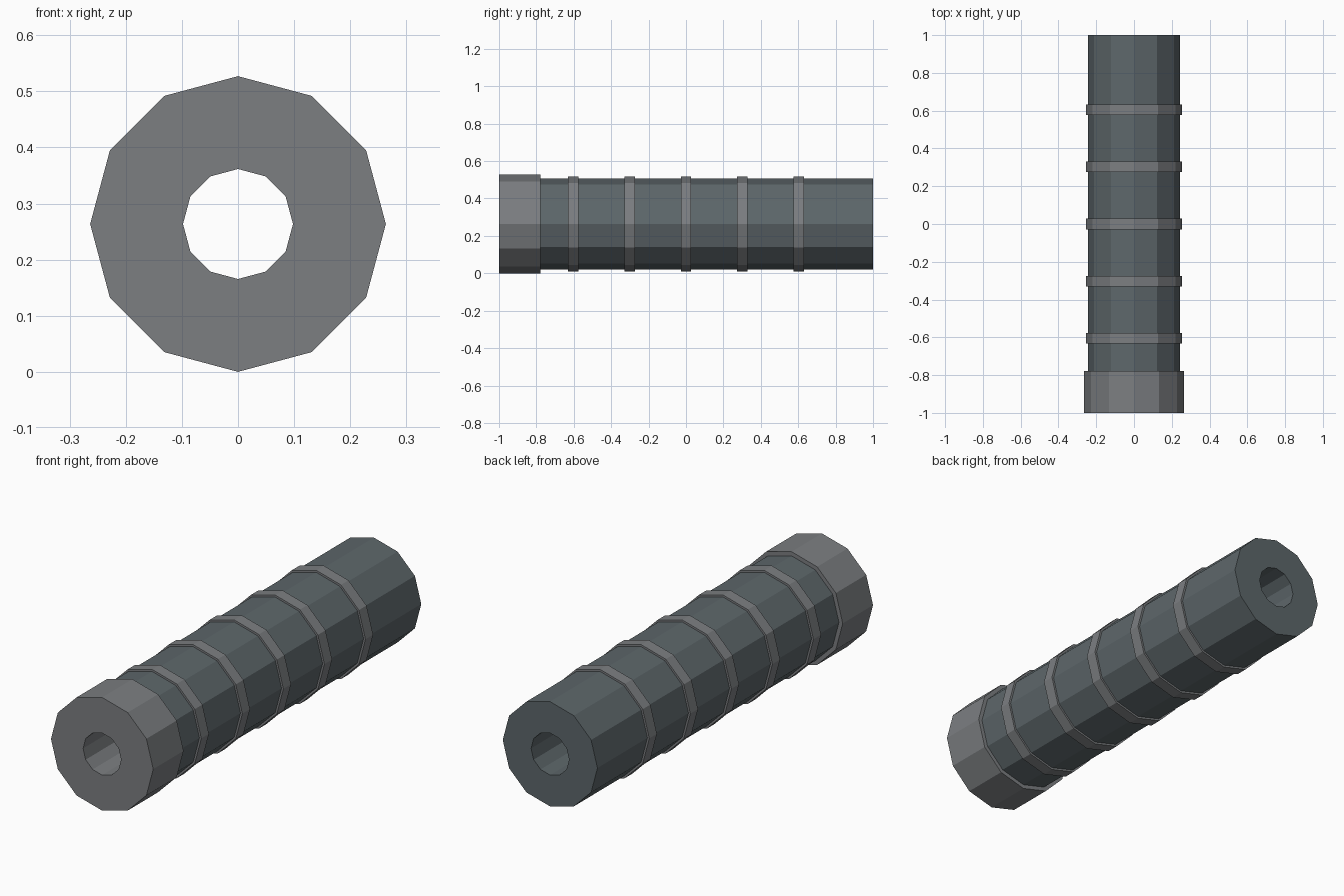
import bpy, bmesh, math

if "Cube" in bpy.data.objects:
    bpy.data.objects.remove(bpy.data.objects["Cube"])

SIDES = 12
AXIS_Z = 0.2635
BORE = 0.098


def material(name, rgb):
    m = bpy.data.materials.new(name)
    m.diffuse_color = (*rgb, 1)
    m.use_nodes = True
    m.node_tree.nodes["Principled BSDF"].inputs["Base Color"].default_value = m.diffuse_color
    return m


dark = material("dark_grey", (0.11, 0.135, 0.145))
mid = material("mid_grey", (0.20, 0.21, 0.22))


def tube(name, y0, y1, outer, inner, mat):
    """Closed twelve-sided tube running along y."""
    bm = bmesh.new()
    section = [(outer, y0), (outer, y1), (inner, y1), (inner, y0)]
    loops = []
    for r, y in section:
        loops.append([bm.verts.new((r * math.cos(i * math.tau / SIDES), y,
                                    AXIS_Z + r * math.sin(i * math.tau / SIDES)))
                      for i in range(SIDES)])
    for k in range(4):
        a, b = loops[k], loops[(k + 1) % 4]
        for i in range(SIDES):
            j = (i + 1) % SIDES
            bm.faces.new((a[i], a[j], b[j], b[i]))
    bmesh.ops.recalc_face_normals(bm, faces=bm.faces)
    mesh = bpy.data.meshes.new(name)
    bm.to_mesh(mesh)
    bm.free()
    mesh.materials.append(mat)
    obj = bpy.data.objects.new(name, mesh)
    bpy.context.collection.objects.link(obj)
    return obj


# main barrel and the wider front collar
tube("barrel", -0.777, 1.0, 0.244, BORE, dark)
tube("front_collar", -1.0, -0.777, 0.2635, BORE, mid)

# five evenly spaced raised bands
for k in range(-2, 3):
    y = 0.302 * k
    tube(f"band_{k + 3}", y - 0.028, y + 0.028, 0.2535, 0.238, mid)
